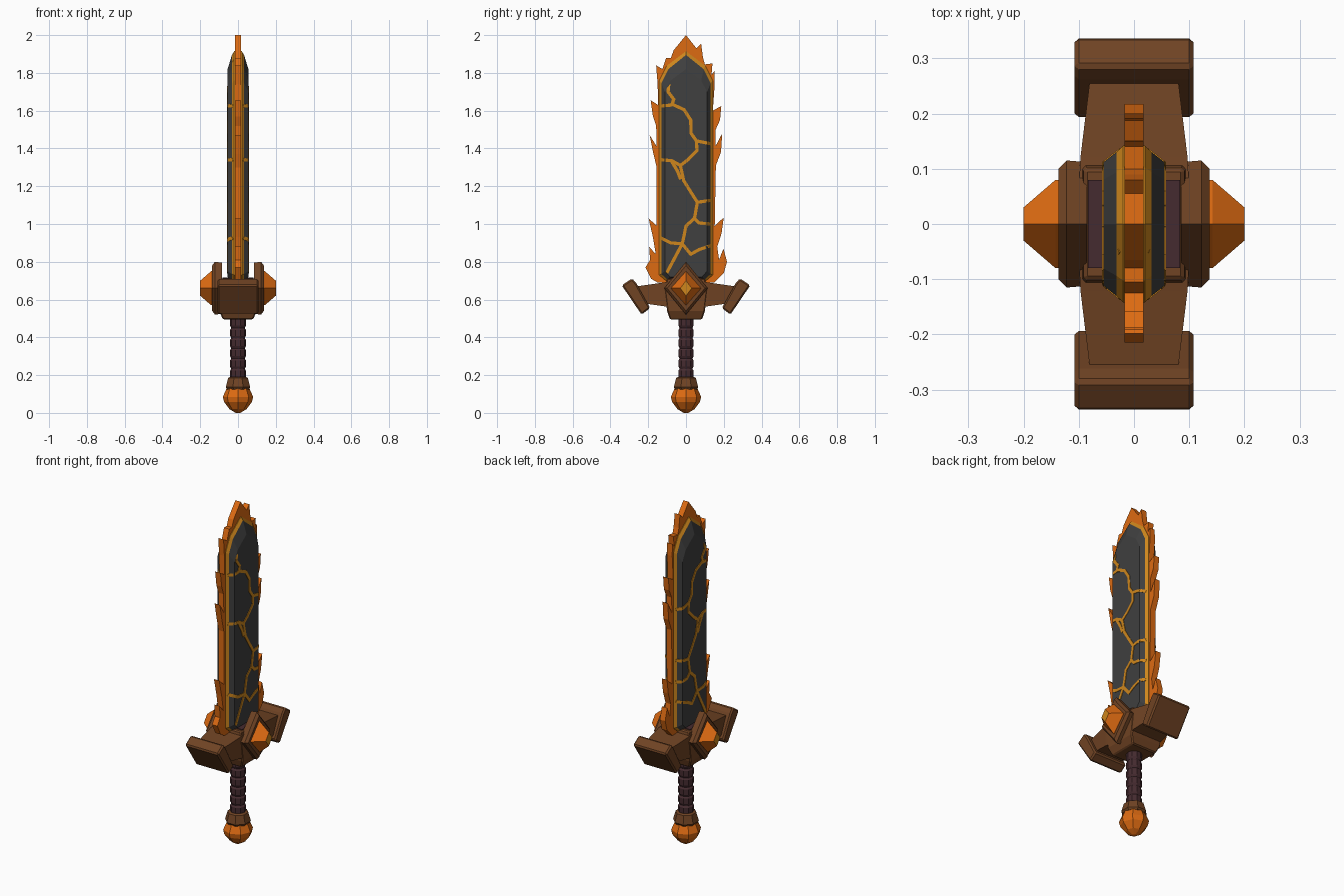
import bpy, bmesh, math
from mathutils import Vector

if "Cube" in bpy.data.objects:
    bpy.data.objects.remove(bpy.data.objects["Cube"])

def material(name, rgb):
    m = bpy.data.materials.new(name)
    m.diffuse_color = (*rgb, 1)
    m.use_nodes = True
    m.node_tree.nodes["Principled BSDF"].inputs["Base Color"].default_value = m.diffuse_color
    return m

ORANGE = material("ember orange", (0.72, 0.145, 0.006))
GOLD = material("molten gold", (0.62, 0.24, 0.012))
STONE = material("charcoal stone", (0.05, 0.05, 0.05))
BROWN = material("guard brown", (0.16, 0.056, 0.017))
PURPLE = material("grip purple", (0.06, 0.024, 0.029))

def finish(name, bm, mats, bevel=0):
    bmesh.ops.recalc_face_normals(bm, faces=bm.faces)
    me = bpy.data.meshes.new(name)
    bm.to_mesh(me)
    bm.free()
    for m in mats:
        me.materials.append(m)
    ob = bpy.data.objects.new(name, me)
    bpy.context.collection.objects.link(ob)
    if bevel:
        b = ob.modifiers.new("bevel", 'BEVEL')
        b.width, b.segments = bevel, 1
    return ob

def loft(name, rings, mats, bands=None, bevel=0):
    """Skin equal-length rings, cap both ends; bands = material index per band, then both caps."""
    bm = bmesh.new()
    vs = [[bm.verts.new(p) for p in r] for r in rings]
    n = len(rings[0])
    for k in range(len(vs) - 1):
        for i in range(n):
            j = (i + 1) % n
            f = bm.faces.new((vs[k][i], vs[k][j], vs[k + 1][j], vs[k + 1][i]))
            f.material_index = bands[k] if bands else 0
    for ring, slot in ((vs[0], -2), (vs[-1], -1)):
        f = bm.faces.new(ring)
        f.material_index = bands[slot] if bands else 0
    return finish(name, bm, mats, bevel)

def at_x(x, pts):
    return [(x, y, z) for y, z in pts]

def lathe(name, profile, sides, mats, bands=None, turn=0):
    rings = [[(r * math.cos(turn + math.tau * i / sides), r * math.sin(turn + math.tau * i / sides), z)
              for i in range(sides)] for r, z in profile]
    return loft(name, rings, mats, bands)

# flame edge: jagged thin plate, outline in (y, z)
right = [(0, 2.0), (0.055, 1.93), (0.08, 1.955), (0.09, 1.88), (0.1, 1.845), (0.14, 1.85), (0.135, 1.79),
         (0.15, 1.81), (0.152, 1.74), (0.142, 1.60), (0.187, 1.625), (0.18, 1.55), (0.157, 1.50),
         (0.155, 1.41), (0.192, 1.48), (0.185, 1.38), (0.158, 1.31), (0.152, 0.99), (0.2, 1.035),
         (0.188, 0.95), (0.165, 0.88), (0.175, 0.81), (0.198, 0.87), (0.217, 0.8), (0.2, 0.74),
         (0.15, 0.69)]
left = [(-0.15, 0.69), (-0.185, 0.71), (-0.215, 0.77), (-0.19, 0.81), (-0.195, 0.88), (-0.16, 0.84),
        (-0.175, 0.93), (-0.198, 1.03), (-0.155, 0.99), (-0.155, 1.3), (-0.172, 1.37), (-0.192, 1.47),
        (-0.155, 1.41), (-0.158, 1.52), (-0.175, 1.57), (-0.187, 1.655), (-0.148, 1.63),
        (-0.15, 1.74), (-0.158, 1.84), (-0.125, 1.82), (-0.105, 1.88), (-0.08, 1.88), (-0.065, 1.92)]
flame = right + left
loft("flame_edge", [at_x(-0.017, flame), at_x(0.017, flame)], [ORANGE])

# stone blade core with chamfered rim
def core(w, shoulder, tip, low):
    return [(0, tip), (w * 0.72, (shoulder + tip) / 2), (w, shoulder), (w, low + 0.03), (w * 0.75, low),
            (-w * 0.75, low), (-w, low + 0.03), (-w, shoulder), (-w * 0.72, (shoulder + tip) / 2)]

levels = [(0.055, core(0.112, 1.70, 1.82, 0.72)), (0.032, core(0.13, 1.745, 1.895, 0.705)),
          (0.02, core(0.142, 1.76, 1.915, 0.7))]
rings = [at_x(-x, c) for x, c in levels] + [at_x(x, c) for x, c in reversed(levels)]
loft("stone_blade", rings, [STONE, GOLD], [0, 1, 1, 1, 0, 0, 0])

# glowing cracks: raised strips that follow the stone surface on both sides
def surface(y, z):
    side = 0.055 - max(0, abs(y) - 0.112) * 1.28
    top = 0.055 - max(0, z - (1.82 - abs(y) * 1.07)) * 0.31
    return min(side, top)

paths = [
    [(-0.045, 1.86), (-0.09, 1.75), (-0.095, 1.7), (-0.065, 1.66), (-0.075, 1.63), (-0.13, 1.625)],
    [(-0.075, 1.635), (-0.01, 1.605), (0.025, 1.55), (0.027, 1.48), (0.055, 1.44), (0.13, 1.425)],
    [(0.055, 1.44), (0.058, 1.39), (0.01, 1.34), (-0.03, 1.31), (-0.075, 1.335), (-0.13, 1.34)],
    [(-0.075, 1.33), (-0.045, 1.28), (-0.03, 1.24)],
    [(-0.03, 1.31), (-0.012, 1.23), (0.025, 1.17), (0.06, 1.115), (0.13, 1.125)],
    [(0.06, 1.115), (0.045, 1.03), (0.07, 1.005), (0.13, 1.0)],
    [(0.045, 1.03), (0.0, 0.99), (-0.01, 0.94), (-0.02, 0.895), (-0.08, 0.9), (-0.13, 0.925)],
    [(-0.02, 0.895), (0.025, 0.84), (0.07, 0.865), (0.13, 0.885)],
    [(-0.02, 0.895), (-0.06, 0.82), (-0.1, 0.745)]]
bm = bmesh.new()
for side in (-1, 1):
    for path in paths:
        for a, b in zip(path, path[1:]):
            a, b = Vector(a), Vector(b)
            d = (b - a).normalized()
            off = Vector((-d.y, d.x)) * 0.0085
            a, b = a - d * 0.004, b + d * 0.004
            for k in range(4):
                p, q = a.lerp(b, k / 4), a.lerp(b, (k + 1) / 4)
                base, top = [], []
                for c in (p + off, q + off, q - off, p - off):
                    x = surface(c.x, c.y)
                    base.append(bm.verts.new((side * (x - 0.004), c.x, c.y)))
                    top.append(bm.verts.new((side * (x + 0.003), c.x, c.y)))
                bm.faces.new(base[::-1])
                bm.faces.new(top)
                for i in range(4):
                    j = (i + 1) % 4
                    bm.faces.new((base[i], base[j], top[j], top[i]))
finish("blade_cracks", bm, [GOLD])

# guard centre block, narrower at the bottom
def rect(x, y, z):
    return [(x, y, z), (-x, y, z), (-x, -y, z), (x, -y, z)]

loft("guard_block", [rect(0.08, 0.085, 0.495), rect(0.1, 0.1, 0.54), rect(0.1, 0.115, 0.66),
                     rect(0.09, 0.1, 0.712)], [BROWN], bevel=0.006)
loft("guard_socket_lining", [rect(0.083, 0.08, 0.708), rect(0.083, 0.08, 0.716)], [PURPLE])

for s, side in ((-1, "front"), (1, "back")):
    # guard arm, tapering outward
    arm = [[(x * w, s * y, z) for x, z in ((-1, lo), (1, lo), (1, hi), (-1, hi))]
           for y, w, lo, hi in ((0.06, 0.1, 0.555, 0.70), (0.12, 0.097, 0.565, 0.69), (0.26, 0.08, 0.585, 0.67))]
    loft("guard_arm_" + side, arm, [BROWN])
    # slanted guard end
    end = [(s * y, z) for y, z in ((0.34, 0.675), (0.285, 0.712), (0.262, 0.685), (0.19, 0.555), (0.235, 0.52))]
    loft("guard_end_" + side, [at_x(-0.108, end), at_x(0.108, end)], [BROWN], bevel=0.008)

def diamond(x, w, h, z=0.66):
    return [(x, w, z), (x, 0, z + h), (x, -w, z), (x, 0, z - h)]

for s, side in ((-1, "left"), (1, "right")):
    # diamond mount and faceted gem on each face of the guard
    loft("gem_mount_" + side, [diamond(s * 0.085, 0.112, 0.135), diamond(s * 0.122, 0.115, 0.14),
                               diamond(s * 0.137, 0.1, 0.12)], [BROWN])
    loft("guard_gem_" + side, [diamond(s * 0.125, 0.08, 0.09), diamond(s * 0.142, 0.08, 0.09),
                               diamond(s * 0.2, 0.03, 0.04)], [ORANGE, GOLD], [0, 0, 0, 1])

# wrapped grip with ridges
profile = []
for i in range(6):
    z = 0.18 + i * 0.054
    profile += [(0.036, z), (0.042, z + 0.012), (0.042, z + 0.044), (0.036, z + 0.053)]
lathe("wrapped_grip", profile, 10, [PURPLE])

# pommel collar and faceted pommel gem
lathe("pommel_collar", [(0.062, 0.125), (0.07, 0.137), (0.056, 0.185), (0.045, 0.19)], 8, [BROWN], turn=math.pi / 8)
lathe("pommel_gem", [(0.058, 0.135), (0.08, 0.085), (0.074, 0.058), (0.045, 0.02), (0.012, 0.0)], 8, [ORANGE])
